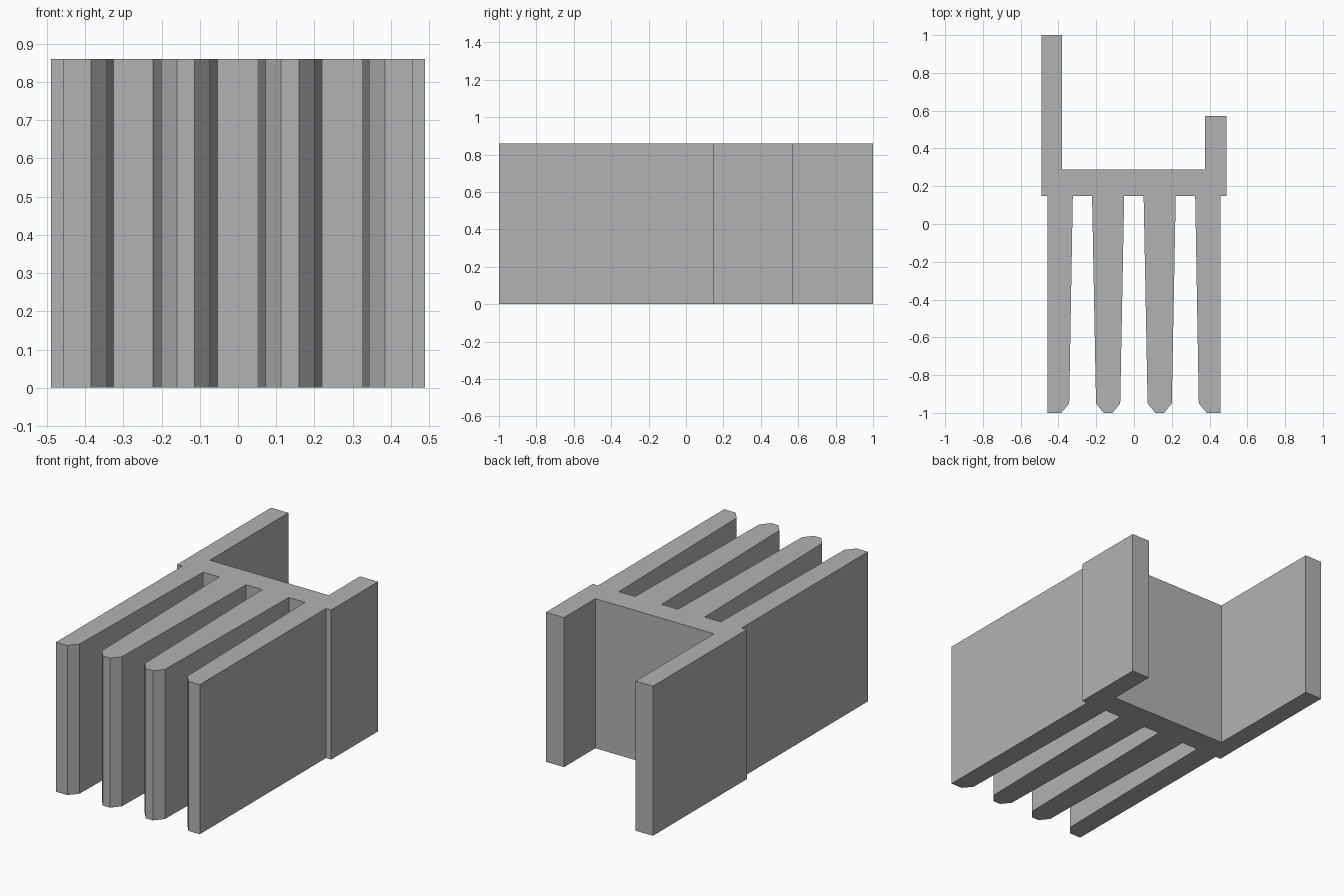
import bpy
import bmesh

HEIGHT = 0.86
ROOT, SHOULDER, TIP = 0.147, -0.95, -1.0

cube = bpy.data.objects.get("Cube")
if cube:
    bpy.data.objects.remove(cube, do_unlink=True)

grey = bpy.data.materials.new("plain grey")
grey.use_nodes = True
colour = (0.45, 0.45, 0.45, 1)
grey.diffuse_color = colour
grey.node_tree.nodes["Principled BSDF"].inputs["Base Color"].default_value = colour


def flank(root, shoulder, tip):
    """Tapered side of a fin with a chamfered tip, from root to tip."""
    return [(root, ROOT), (shoulder, SHOULDER), (tip, TIP)]


def inner_fin(centre):
    """Symmetrical fin, traced from its left flank to its right one."""
    first = flank(centre - 0.085, centre - 0.064, centre - 0.023)
    return first + [(2 * centre - x, y) for x, y in reversed(first)]


# Outer fins: straight outside, tapered inside
right_fin = [(-0.457, ROOT), (-0.457, TIP)] + flank(-0.324, -0.343, -0.385)[::-1]
left_fin = [(-x, y) for x, y in reversed(right_fin)]

# Whole extrusion profile: long wing, four fins, short wing, web
profile = [(-0.49, 1), (-0.49, ROOT)]
profile += right_fin + inner_fin(-0.137) + inner_fin(0.136) + left_fin
profile += [(0.49, ROOT), (0.49, 0.573), (0.375, 0.573),
            (0.375, 0.288), (-0.38, 0.288), (-0.38, 1)]

# Extrude the profile straight up
bm = bmesh.new()
base = bm.faces.new([bm.verts.new((x, y, 0)) for x, y in profile])
result = bmesh.ops.extrude_face_region(bm, geom=[base], use_keep_orig=True)
top = [v for v in result["geom"] if isinstance(v, bmesh.types.BMVert)]
bmesh.ops.translate(bm, verts=top, vec=(0, 0, HEIGHT))
bmesh.ops.recalc_face_normals(bm, faces=bm.faces)

mesh = bpy.data.meshes.new("finned_extrusion")
bm.to_mesh(mesh)
bm.free()
mesh.materials.append(grey)
body = bpy.data.objects.new("finned_extrusion", mesh)
bpy.context.collection.objects.link(body)
